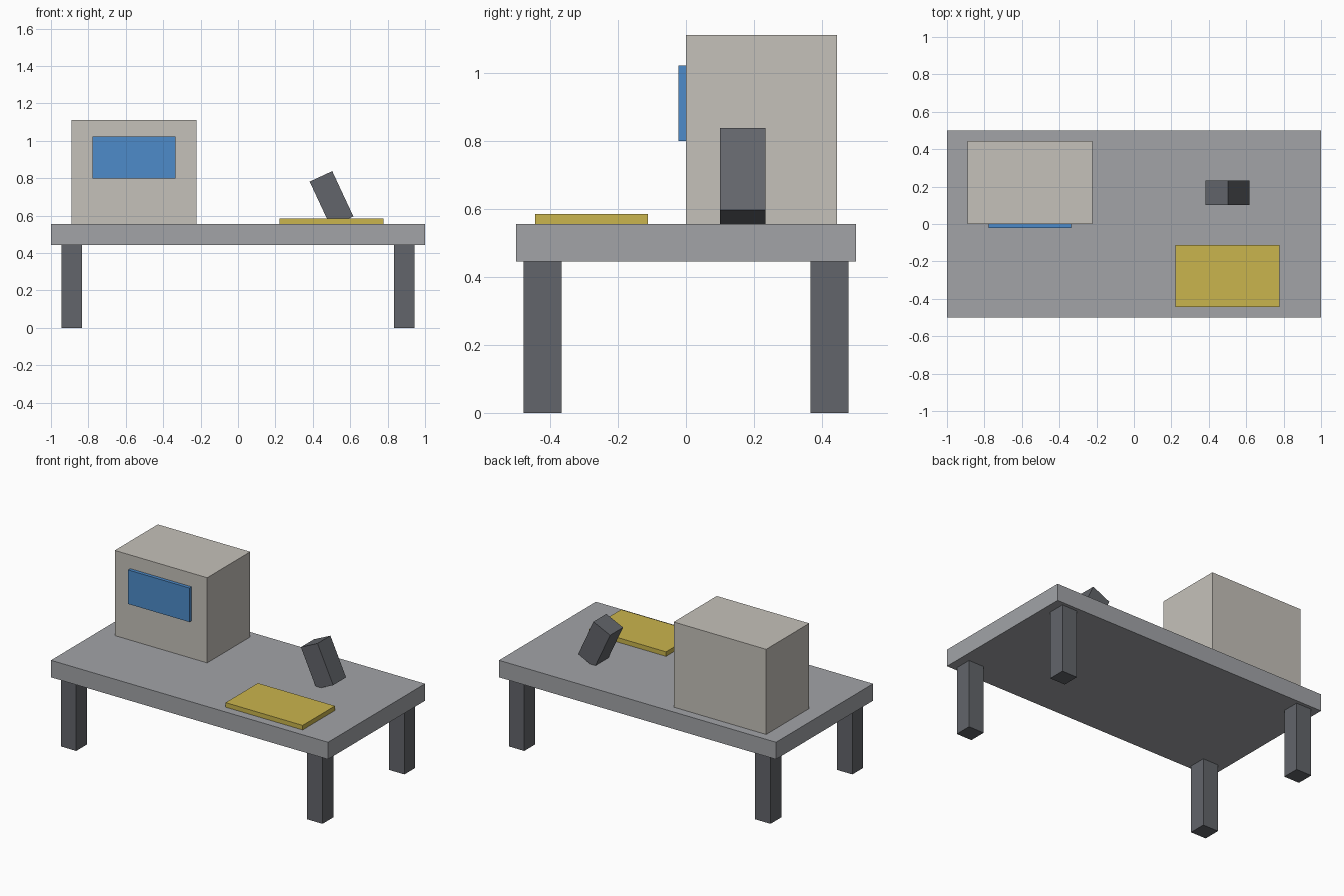
import bpy, math

if "Cube" in bpy.data.objects:
    bpy.data.objects.remove(bpy.data.objects["Cube"])


def material(name, rgb):
    m = bpy.data.materials.new(name)
    m.diffuse_color = (*rgb, 1.0)
    m.use_nodes = True
    m.node_tree.nodes["Principled BSDF"].inputs["Base Color"].default_value = m.diffuse_color
    return m


GREY = material("table grey", (0.36, 0.37, 0.39))
DARK = material("dark grey", (0.123, 0.13, 0.145))
BEIGE = material("beige", (0.56, 0.535, 0.49))
BLUE = material("screen blue", (0.075, 0.26, 0.59))
YELLOW = material("yellow", (0.59, 0.46, 0.075))


def box(name, center, size, mat, tilt=0.0):
    bpy.ops.mesh.primitive_cube_add(size=1, location=center, rotation=(0, tilt, 0))
    ob = bpy.context.object
    ob.name = name
    ob.scale = size
    ob.data.materials.append(mat)
    return ob


# Table top and four legs
box("table_top", (0, 0, 0.5), (2, 1, 0.111), GREY)
for sx, side in ((-1, "left"), (1, "right")):
    for sy, end in ((-1, "front"), (1, "back")):
        box(f"{end}_{side}_leg", (sx * 0.889, sy * 0.422, 0.2225),
            (0.111, 0.111, 0.445), DARK)

# Cabinet with its screen plate
box("cabinet", (-0.556, 0.222, 0.833), (0.667, 0.444, 0.556), BEIGE)
box("screen", (-0.556, -0.011, 0.911), (0.444, 0.022, 0.222), BLUE)

# Flat pad and leaning handset, whose lowest edge sinks into the table
box("pad", (0.5, -0.278, 0.57), (0.556, 0.333, 0.03), YELLOW)
box("handset", (0.5, 0.167, 0.689), (0.133, 0.133, 0.267), DARK, math.radians(-25))
